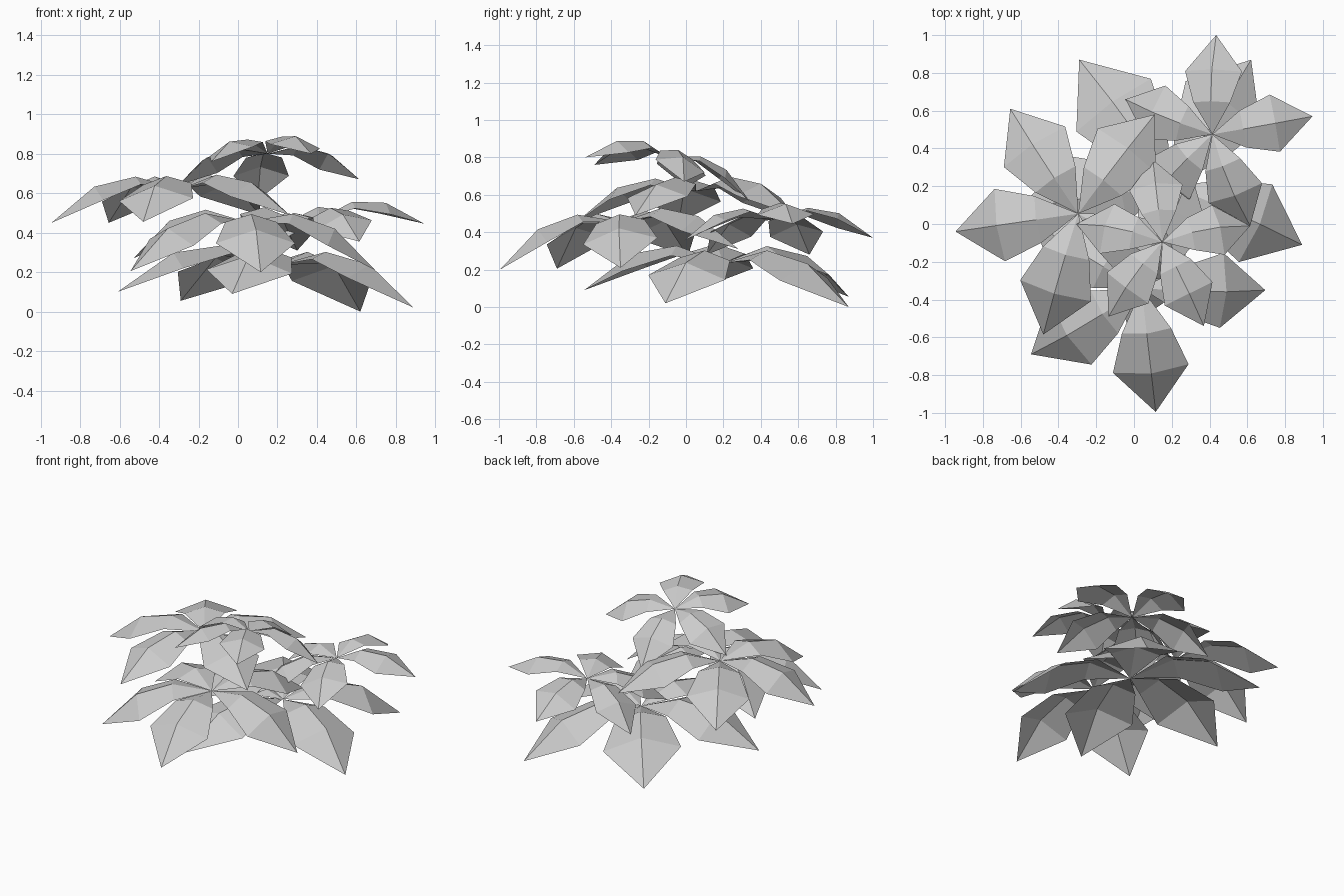
import bpy
from mathutils import Vector

if "Cube" in bpy.data.objects:
    bpy.data.objects.remove(bpy.data.objects["Cube"])

# leaf stations along the length: (position, half width, rib height, edge height)
STATIONS = [(0.30, 0.185, 0.175, 0.115), (0.62, 0.285, 0.18, 0.075)]

# each rosette: centre, then leaf tips in counter-clockwise order
ROSETTES = {
    "top_rosette": ((0.15, -0.095, 0.80), [
        (0.615, -0.01, 0.67), (0.10, 0.34, 0.565), (-0.305, 0.0, 0.64),
        (-0.135, -0.49, 0.76), (0.37, -0.54, 0.80)]),
    "left_rosette": ((-0.295, 0.055, 0.62), [
        (0.11, 0.58, 0.49), (-0.655, 0.61, 0.45), (-0.945, -0.04, 0.45),
        (-0.48, -0.585, 0.455), (0.26, -0.27, 0.49)]),
    "back_right_rosette": ((0.415, 0.475, 0.47), [
        (0.945, 0.57, 0.445), (0.435, 1.0, 0.37), (-0.045, 0.66, 0.28),
        (0.07, 0.11, 0.28), (0.615, -0.01, 0.355)]),
    "front_rosette": ((0.04, -0.34, 0.455), [
        (0.695, -0.35, 0.21), (0.30, 0.28, 0.31), (-0.53, 0.01, 0.27),
        (-0.545, -0.69, 0.205), (0.115, -0.995, 0.20)]),
    "base_rosette": ((0.20, 0.20, 0.235), [
        (0.89, -0.11, 0.02), (0.62, 0.87, 0.0), (-0.29, 0.87, 0.055),
        (-0.61, 0.08, 0.10), (-0.03, -0.545, 0.09)]),
}


def add_leaf(verts, faces, centre, tip, axis):
    """Folded six-facet leaf from the rosette centre to its tip."""
    d = tip - centre
    length = d.length
    side = axis.cross(d).normalized()
    up = d.cross(side).normalized()
    n = len(verts)
    verts.append(centre)
    for t, w, rib, edge in STATIONS:
        p = centre + d * t
        verts.append(p + (side * w + up * edge) * length)
        verts.append(p + up * rib * length)
        verts.append(p + (-side * w + up * edge) * length)
    verts.append(tip)
    for f in [(0, 2, 1), (0, 3, 2), (1, 2, 5, 4), (2, 3, 6, 5), (4, 5, 7), (5, 6, 7)]:
        faces.append([n + i for i in f])


for name, (c, tips) in ROSETTES.items():
    centre = Vector(c)
    tips = [Vector(t) for t in tips]
    # average tilt of the whole rosette
    axis = Vector()
    for a, b in zip(tips, tips[1:] + tips[:1]):
        axis += (a - centre).cross(b - centre)
    axis.normalize()
    verts, faces = [], []
    for tip in tips:
        add_leaf(verts, faces, centre, tip, axis)
    mesh = bpy.data.meshes.new(name)
    mesh.from_pydata([v[:] for v in verts], [], faces)
    # faces should look upward
    if sum(p.normal.z for p in mesh.polygons) < 0:
        mesh.flip_normals()
    bpy.context.collection.objects.link(bpy.data.objects.new(name, mesh))
